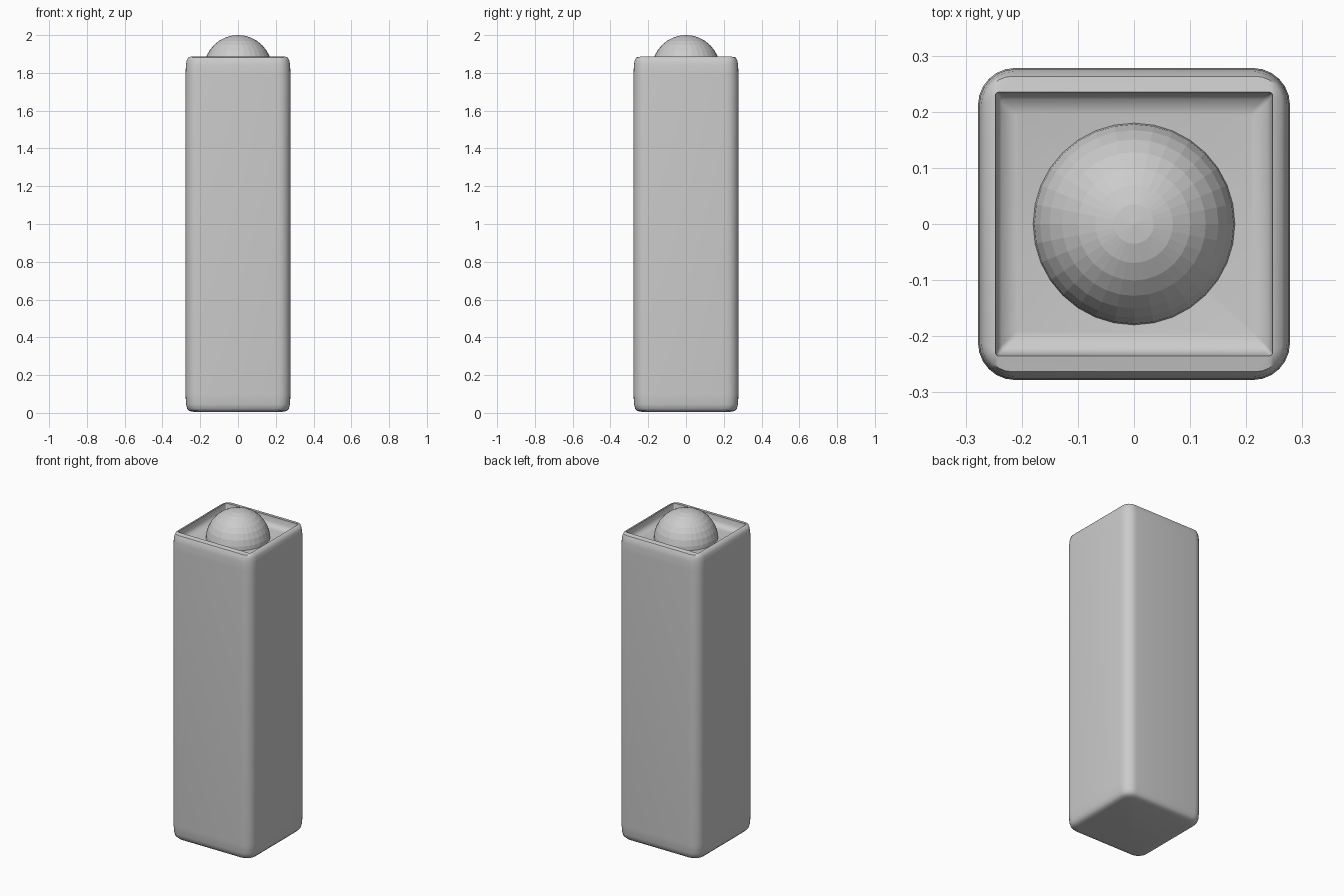
import bpy, bmesh, math

if "Cube" in bpy.data.objects:
    bpy.data.objects.remove(bpy.data.objects["Cube"])


def ring(bm, hx, hy, r, z, steps=6):
    """One rounded-rectangle loop of vertices."""
    verts = []
    for q, (sx, sy) in enumerate([(1, 1), (-1, 1), (-1, -1), (1, -1)]):
        for i in range(steps + 1):
            a = math.pi / 2 * (q + i / steps)
            verts.append(bm.verts.new((sx * (hx - r) + r * math.cos(a),
                                       sy * (hy - r) + r * math.sin(a), z)))
    return verts


# Post: soft-edged square column with a shallow recess in the top
profile = [  # half x, half y, corner radius, z
    (0.235, 0.235, 0.050, 0.006),
    (0.258, 0.258, 0.058, 0.010),
    (0.269, 0.269, 0.062, 0.022),
    (0.275, 0.275, 0.065, 0.045),
    (0.278, 0.278, 0.066, 0.100),
    (0.278, 0.278, 0.066, 1.790),
    (0.276, 0.276, 0.065, 1.840),
    (0.272, 0.272, 0.060, 1.865),
    (0.263, 0.263, 0.045, 1.882),
    (0.247, 0.235, 0.006, 1.887),   # crisp inner rim
    (0.244, 0.232, 0.006, 1.855),
    (0.236, 0.222, 0.006, 1.838),
    (0.210, 0.196, 0.006, 1.831),   # recess floor
]
bm = bmesh.new()
rings = [ring(bm, *p) for p in profile]
for a, b in zip(rings, rings[1:]):
    n = len(a)
    for i in range(n):
        j = (i + 1) % n
        bm.faces.new((a[i], a[j], b[j], b[i]))
bm.faces.new(rings[0][::-1])
bm.faces.new(rings[-1])
bmesh.ops.recalc_face_normals(bm, faces=bm.faces)
mesh = bpy.data.meshes.new("post")
bm.to_mesh(mesh)
bm.free()
post = bpy.data.objects.new("post", mesh)
bpy.context.collection.objects.link(post)
bpy.context.view_layer.objects.active = post
post.select_set(True)
bpy.ops.object.shade_smooth_by_angle(angle=math.radians(50))

# Faceted ball seated in the recess
bpy.ops.mesh.primitive_uv_sphere_add(segments=32, ring_count=16, radius=0.181,
                                     location=(0, 0, 1.819))
bpy.context.object.name = "top_ball"
